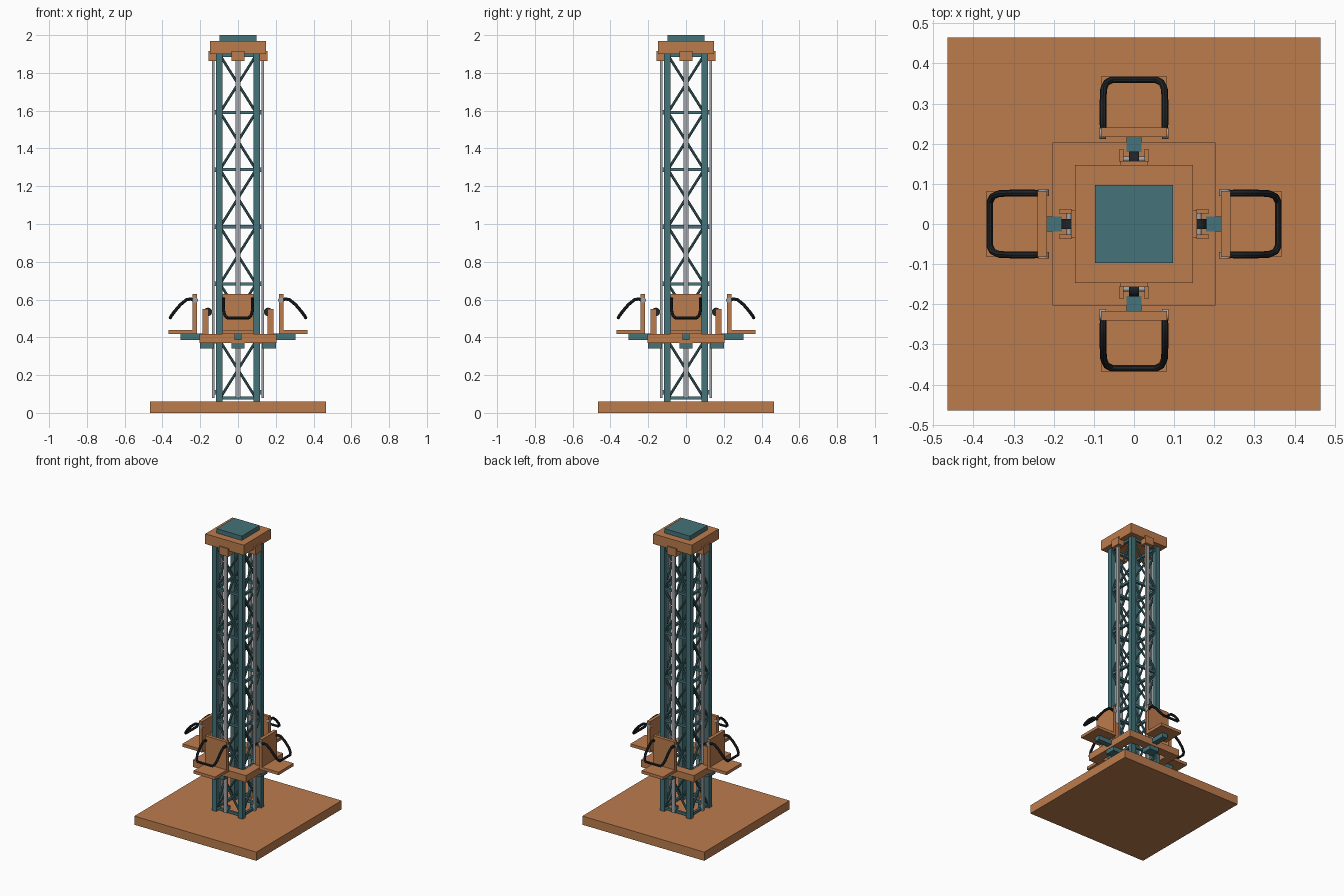
import bpy, bmesh, math
from mathutils import Matrix, Vector

if "Cube" in bpy.data.objects:
    bpy.data.objects.remove(bpy.data.objects["Cube"])


def material(name, rgb):
    m = bpy.data.materials.new(name)
    m.diffuse_color = (*rgb, 1)
    m.use_nodes = True
    m.node_tree.nodes["Principled BSDF"].inputs["Base Color"].default_value = m.diffuse_color
    return m


ORANGE = material("orange_paint", (0.50, 0.20, 0.075))
TEAL = material("teal_paint", (0.06, 0.17, 0.19))
STEEL = material("steel", (0.36, 0.38, 0.40))
BLACK = material("black_rubber", (0.015, 0.018, 0.02))


def finish(name, bm, mat, turn=0, smooth=False):
    """Turn a bmesh into an object, rotated by quarter turns about z."""
    bm.transform(Matrix.Rotation(turn * math.pi / 2, 4, 'Z'))
    bmesh.ops.recalc_face_normals(bm, faces=bm.faces)
    me = bpy.data.meshes.new(name)
    bm.to_mesh(me)
    bm.free()
    me.materials.append(mat)
    ob = bpy.data.objects.new(name, me)
    bpy.context.collection.objects.link(ob)
    if smooth:
        bpy.ops.object.select_all(action='DESELECT')
        ob.select_set(True)
        bpy.context.view_layer.objects.active = ob
        bpy.ops.object.shade_smooth_by_angle(angle=math.radians(40))
    return ob


def add_box(bm, x, y, z):
    size = [b - a for a, b in (x, y, z)]
    mid = [(a + b) / 2 for a, b in (x, y, z)]
    bmesh.ops.create_cube(bm, size=1, matrix=Matrix.Translation(mid) @ Matrix.Diagonal((*size, 1)))


def box(name, x, y, z, mat, turn=0):
    bm = bmesh.new()
    add_box(bm, x, y, z)
    return finish(name, bm, mat, turn)


def add_rod(bm, a, b, r, n=8):
    a, b = Vector(a), Vector(b)
    rot = (b - a).to_track_quat('Z', 'Y').to_matrix().to_4x4()
    bmesh.ops.create_cone(bm, cap_ends=True, segments=n, radius1=r, radius2=r,
                          depth=(b - a).length, matrix=Matrix.Translation((a + b) / 2) @ rot)


def tube(name, pts, r, mat, turn):
    """Bent round bar along a list of points."""
    cu = bpy.data.curves.new(name, 'CURVE')
    cu.dimensions = '3D'
    cu.bevel_depth = r
    cu.bevel_resolution = 2
    cu.use_fill_caps = True
    sp = cu.splines.new('POLY')
    sp.points.add(len(pts) - 1)
    for p, co in zip(sp.points, pts):
        p.co = (*co, 1)
    tmp = bpy.data.objects.new(name + "_path", cu)
    bpy.context.collection.objects.link(tmp)
    bpy.context.view_layer.update()
    me = bpy.data.meshes.new_from_object(tmp.evaluated_get(bpy.context.evaluated_depsgraph_get()))
    bpy.data.objects.remove(tmp)
    bm = bmesh.new()
    bm.from_mesh(me)
    finish(name, bm, mat, turn, smooth=True)


# Base slab and tower head
box("base", (-.465, .465), (-.465, .465), (0, .06), ORANGE)
box("tower_cap", (-.147, .147), (-.147, .147), (1.90, 1.97), ORANGE)
box("cap_plate", (-.097, .097), (-.097, .097), (1.97, 2.0), TEAL)

# Sliding carriage: square ring round the tower
ring = bmesh.new()
outer, inner = .203, .141
lv = {}
for h in (outer, inner):
    for z in (.369, .417):
        lv[h, z] = [ring.verts.new((sx * h, sy * h, z)) for sx, sy in ((1, 1), (-1, 1), (-1, -1), (1, -1))]
loop = [lv[outer, .369], lv[outer, .417], lv[inner, .417], lv[inner, .369]]
for i in range(4):
    p, q = loop[i], loop[(i + 1) % 4]
    for k in range(4):
        ring.faces.new((p[k], p[k - 1], q[k - 1], q[k]))
finish("carriage_ring", ring, ORANGE)

levels = [.078 + i * .3025 for i in range(7)]

# Everything below repeats on all four sides (built facing +x)
for t in range(4):
    # Tower leg and lattice
    box(f"tower_leg_{t}", (.083, .117), (.083, .117), (.06, 1.90), TEAL, t)
    bm = bmesh.new()
    for i, z in enumerate(levels):
        add_box(bm, (.092, .108), (-.09, .09), (z - .008, z + .008))
        if i < 6:
            for s in (-1, 1):
                add_rod(bm, (.1, -s * .095, z), (.1, s * .095, levels[i + 1]), .007)
    finish(f"lattice_{t}", bm, TEAL, t)

    # Guide rail, its ties and its head bracket
    box(f"guide_rail_{t}", (.125, .137), (-.013, .013), (.08, 1.90), STEEL, t)
    bm = bmesh.new()
    for z in [.11] + levels[1:6]:
        add_box(bm, (.1, .128), (-.012, .012), (z - .012, z + .012))
    finish(f"rail_ties_{t}", bm, TEAL, t)
    box(f"rail_head_bracket_{t}", (.11, .157), (-.035, .035), (1.863, 1.917), ORANGE, t)

    # Guide shoe under the carriage and seat arm
    box(f"guide_shoe_{t}", (.127, .2), (-.035, .035), (.34, .37), TEAL, t)
    box(f"seat_arm_{t}", (.18, .305), (-.019, .019), (.387, .42), TEAL, t)

    # Roller between two cheeks
    bm = bmesh.new()
    for s in (-1, 1):
        add_box(bm, (.155, .187), sorted((s * .026, s * .036)), (.415, .55))
    finish(f"roller_cheeks_{t}", bm, ORANGE, t)
    bm = bmesh.new()
    add_rod(bm, (.159, -.013, .535), (.159, .013, .535), .022, 20)
    finish(f"roller_{t}", bm, BLACK, t, True)
    bm = bmesh.new()
    add_rod(bm, (.162, -.036, .535), (.162, .036, .535), .006, 12)
    finish(f"roller_axle_{t}", bm, STEEL, t, True)

    # Seat and backrest
    box(f"seat_{t}", (.217, .367), (-.082, .082), (.418, .438), ORANGE, t)
    box(f"backrest_{t}", (.217, .24), (-.082, .082), (.42, .63), ORANGE, t)

    # Restraint bar with its hinges
    side = [(.232, .076, .595), (.25, .077, .603), (.272, .077, .60), (.305, .077, .573),
            (.335, .076, .538), (.352, .069, .515), (.359, .056, .503)]
    pts = side + [(x, -y, z) for x, y, z in reversed(side)]
    tube(f"restraint_bar_{t}", pts, .0085, BLACK, t)
    bm = bmesh.new()
    for s in (-1, 1):
        add_rod(bm, (.226, s * .07, .597), (.226, s * .086, .597), .014, 16)
    finish(f"restraint_hinges_{t}", bm, STEEL, t, True)
